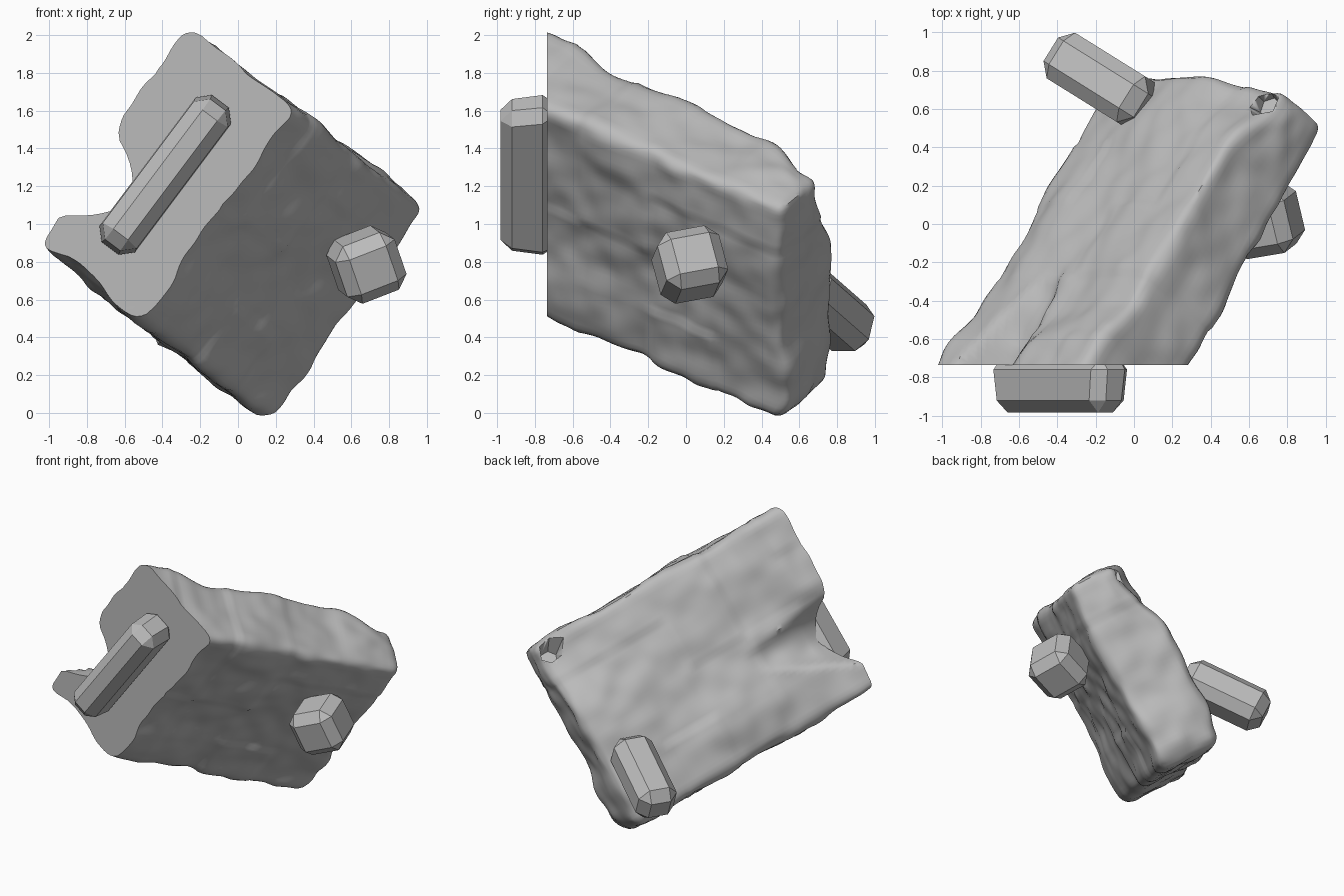
import bpy, bmesh, math
from mathutils import Vector, Matrix, noise

if "Cube" in bpy.data.objects:
    bpy.data.objects.remove(bpy.data.objects["Cube"])

stone = bpy.data.materials.new("grey stone")
stone.diffuse_color = (0.5, 0.5, 0.5, 1)
stone.use_nodes = True
stone.node_tree.nodes["Principled BSDF"].inputs["Base Color"].default_value = stone.diffuse_color

# Slab frame: U across, D front to back, N through the thickness
U = Vector((0.6, 0, 0.8))
D = Vector((0.462, 0.812, -0.357)).normalized()
N = U.cross(D).normalized()
ORIGIN = Vector((0.13, 0.48, -0.015)) - U * 0.01 + D * 0.05 - N * 0.035
SIZE = Vector((1.41, 2.4, 0.51))


def add_object(name, bm, angle):
    bmesh.ops.recalc_face_normals(bm, faces=bm.faces[:])
    mesh = bpy.data.meshes.new(name)
    bm.to_mesh(mesh)
    bm.free()
    obj = bpy.data.objects.new(name, mesh)
    bpy.context.collection.objects.link(obj)
    mesh.materials.append(stone)
    bpy.ops.object.select_all(action='DESELECT')
    obj.select_set(True)
    bpy.context.view_layer.objects.active = obj
    bpy.ops.object.shade_smooth_by_angle(angle=math.radians(angle))
    return obj


def place(p):
    return ORIGIN + U * p.x - D * p.y + N * p.z


def ramp(x, lo, hi):
    t = min(max((x - lo) / (hi - lo), 0), 1)
    return t * t * (3 - 2 * t)


def rough(p):
    # broad lumps plus thin stepped plates
    lump = noise.noise(p * 2.6 + Vector((3, 1, 7))) * 0.03
    fine = noise.noise(p * 7) * 0.015
    cell = noise.cell(Vector((p.x * 2.7, p.y * 2.3, p.z * 1.5))) * 0.008
    return lump + fine + cell


# Rock slab: gridded box, rounded, roughened, scooped, then cut flat at the front
bm = bmesh.new()
bmesh.ops.create_cube(bm, size=1)
bmesh.ops.translate(bm, verts=bm.verts, vec=(0.5, 0.5, 0.5))
bmesh.ops.scale(bm, verts=bm.verts, vec=SIZE)
for axis in range(3):
    steps = int(SIZE[axis] / 0.03)
    for i in range(1, steps):
        co, no = Vector(), Vector()
        co[axis], no[axis] = SIZE[axis] * i / steps, 1
        bmesh.ops.bisect_plane(bm, geom=bm.verts[:] + bm.edges[:] + bm.faces[:],
                               plane_co=co, plane_no=no)
R = 0.07
for v in bm.verts:
    p = v.co.copy()
    core = Vector([min(max(p[i], R), SIZE[i] - R) for i in range(3)])
    out = (p - core).normalized()
    q = core + out * (R + rough(p))
    high = ramp(p.z, 0.1, SIZE.z)
    front = ramp(p.y, 1.45, 1.8)
    # upper face drops away at the high rear corner
    q.z -= 0.13 * high * ramp(p.x, 0.85, 1.3) * (1 - ramp(p.y, 0.05, 0.5))
    # low edge of the upper face is worn back, and undercut at the front
    q.z -= 0.05 * high * (1 - ramp(p.x, 0.0, 0.3)) * (1 - front)
    q.z += 0.03 * high * (1 - ramp(p.x, 0.1, 0.4)) * front
    q.x += 0.07 * front * (1 - ramp(p.x, 0.0, 0.25)) * ramp(p.z, 0.1, 0.25) * (1 - ramp(p.z, 0.36, 0.5))
    # upper face swells beside the scoop
    q.z += 0.075 * high * front * ramp(p.x, 0.65, 0.85)
    # low part of the rear end bulges
    q.y -= 0.05 * (1 - ramp(p.y, 0.0, 0.3)) * ramp(p.x, 0.0, 0.15) * (1 - ramp(p.x, 0.35, 0.5)) * (1 - high)
    # tapering scoop in the upper face at the front
    t = (p.y - 1.22) / 0.66
    if t > 0:
        across = (p.x - 0.46 - 0.12 * (1 - t)) / (0.06 + 0.19 * min(t, 1.2))
        if abs(across) < 1:
            q.z -= 0.2 * min(t, 1) * (1 - across ** 2) * high
    v.co = place(q)
cut = bmesh.ops.bisect_plane(bm, geom=bm.verts[:] + bm.edges[:] + bm.faces[:],
                             plane_co=(0, -0.735, 0), plane_no=(0, -1, 0), clear_outer=True)
rim = [e for e in cut['geom_cut'] if isinstance(e, bmesh.types.BMEdge)]
bmesh.ops.triangle_fill(bm, edges=rim, use_beauty=True)
slab = add_object("rock_slab", bm, 40)


def chunk(name, centre, axes, size, bevel, taper=1.0):
    """Bevelled faceted block; the far end of the last axis may taper."""
    bm = bmesh.new()
    bmesh.ops.create_cube(bm, size=1)
    for v in bm.verts:
        if v.co.z > 0:
            v.co.x *= taper
            v.co.y *= taper
    bmesh.ops.scale(bm, verts=bm.verts, vec=size)
    bmesh.ops.bevel(bm, geom=bm.edges[:], offset=bevel, segments=1, affect='EDGES')
    rot = Matrix([a.normalized() for a in axes]).transposed().to_4x4()
    bmesh.ops.transform(bm, verts=bm.verts, matrix=Matrix.Translation(centre) @ rot)
    return add_object(name, bm, 25)


# Long block on the flat front
F = Vector((0, -1, 0))
chunk("front_block", Vector((-0.385, -0.84, 1.26)), (U.cross(F), U, F),
      (0.24, 0.99, 0.285), 0.062, 0.92)

# Block against the underside
A = Vector((0.9, 0.15, 0.35)).normalized()
B = Vector((-0.35, -0.25, 0.9))
B = (B - A * B.dot(A)).normalized()
chunk("side_block", Vector((0.68, 0.02, 0.785)), (A, B, A.cross(B)),
      (0.34, 0.33, 0.34), 0.065)

# Block at the back left
A = Vector((-0.77, 0.48, -0.42)).normalized()
W = A.cross(Vector((0, 0, 1))).normalized()
chunk("back_block", Vector((-0.175, 0.75, 0.55)), (W, A.cross(W), A),
      (0.28, 0.27, 0.61), 0.068)

# Six sided socket in the upper face
bm = bmesh.new()
bmesh.ops.create_cone(bm, cap_ends=True, segments=6, radius1=0.06, radius2=0.12, depth=0.26)
up = (N + Vector((0, 0, 1))).normalized()
side = U.cross(up).normalized()
rot = Matrix((side.cross(up) * -1, -side, up)).transposed()
if rot.determinant() < 0:
    rot = Matrix((side, up.cross(side), up)).transposed()
bmesh.ops.transform(bm, verts=bm.verts,
                    matrix=Matrix.Translation((0.665, 0.645, 1.25)) @ rot.to_4x4())
cutter = add_object("socket_cutter", bm, 25)
cutter.hide_render = True
cutter.hide_set(True)
mod = slab.modifiers.new("socket", 'BOOLEAN')
mod.operation = 'DIFFERENCE'
mod.object = cutter
mod.solver = 'EXACT'
